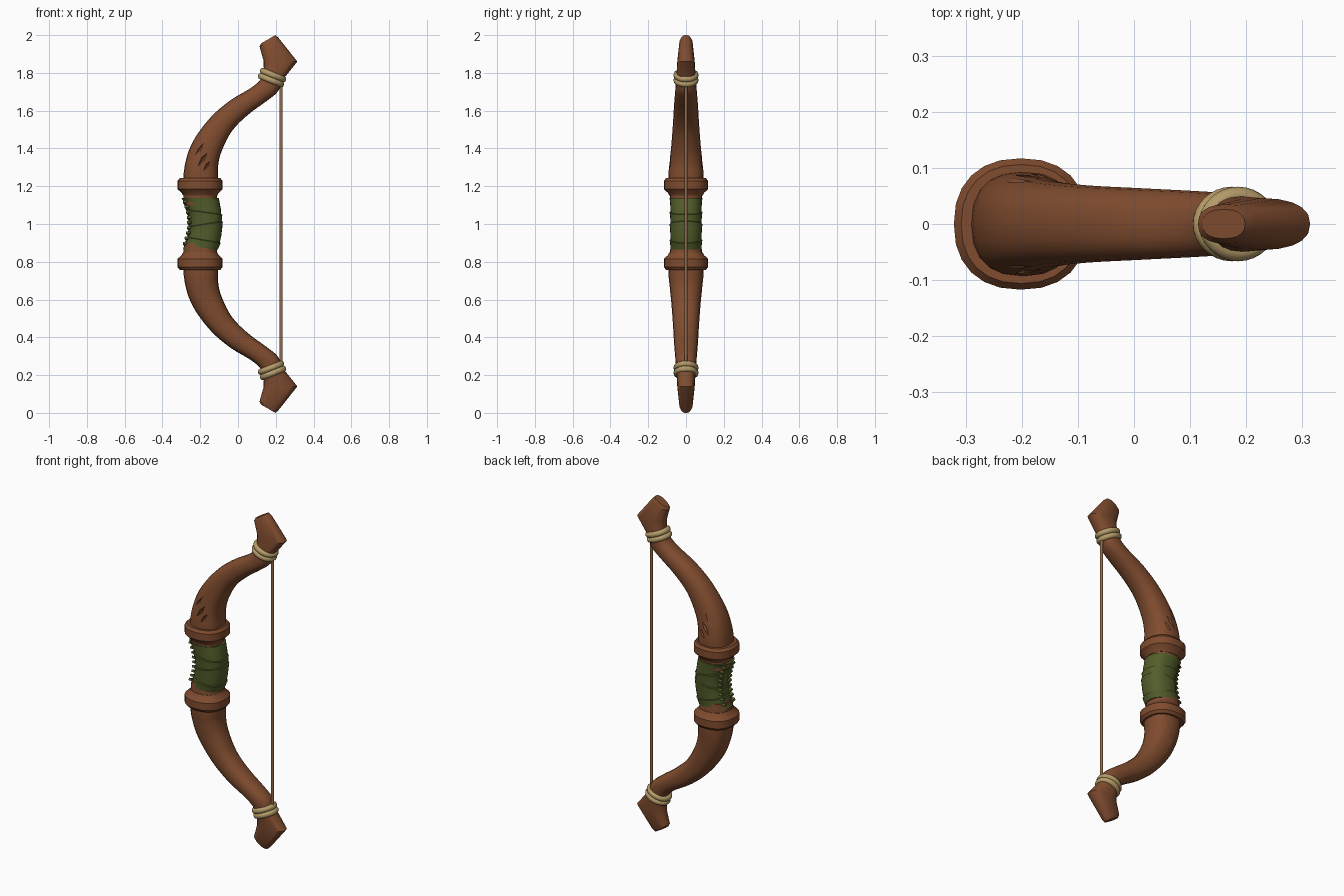
import bpy, bmesh, math
from mathutils import Vector, Matrix

if "Cube" in bpy.data.objects:
    bpy.data.objects.remove(bpy.data.objects["Cube"])


def material(name, rgb):
    m = bpy.data.materials.new(name)
    m.diffuse_color = (*rgb, 1)
    m.use_nodes = True
    m.node_tree.nodes["Principled BSDF"].inputs["Base Color"].default_value = m.diffuse_color
    return m


WOOD = material("brown wood", (0.215, 0.072, 0.028))
GREEN = material("green cloth", (0.085, 0.112, 0.024))
ROPE = material("tan rope", (0.46, 0.33, 0.14))
CORD = material("bowstring brown", (0.30, 0.14, 0.06))


def shade(mesh, angle):
    mesh.shade_smooth()
    mesh.set_sharp_from_angle(angle=math.radians(angle))


def finish(name, bm, mat, angle=30, flip=False):
    """Turn a bmesh into an object; flip mirrors it to the lower half."""
    if flip:
        for v in bm.verts:
            v.co.z = 2 - v.co.z
    bmesh.ops.recalc_face_normals(bm, faces=bm.faces)
    mesh = bpy.data.meshes.new(name)
    bm.to_mesh(mesh)
    bm.free()
    mesh.materials.append(mat)
    shade(mesh, angle)
    ob = bpy.data.objects.new(name, mesh)
    bpy.context.collection.objects.link(ob)
    return ob


def oval(c, ax, w, n, p):
    """Rounded-box ring around c: half axis ax in the xz plane, half width w in y."""
    pts = []
    for i in range(n):
        a = 2 * math.pi * i / n
        ca, sa = math.cos(a), math.sin(a)
        u = math.copysign(abs(ca) ** (2 / p), ca)
        v = math.copysign(abs(sa) ** (2 / p), sa)
        pts.append(c + ax * u + Vector((0, w * v, 0)))
    return pts


def loft(stations, n=20, p=2.4):
    """Stations are (left x, left z, right x, right z, half width)."""
    bm = bmesh.new()
    rings = []
    for lx, lz, rx, rz, w in stations:
        l, r = Vector((lx, 0, lz)), Vector((rx, 0, rz))
        rings.append([bm.verts.new(q) for q in oval((l + r) / 2, (r - l) / 2, w, n, p)])
    for a, b in zip(rings, rings[1:]):
        for i in range(n):
            j = (i + 1) % n
            bm.faces.new((a[i], a[j], b[j], b[i]))
    bm.faces.new(rings[0][::-1])
    bm.faces.new(rings[-1])
    return bm


def smooth_path(st, steps=4):
    """Catmull-Rom through the stations."""
    out = []
    for i in range(len(st) - 1):
        p0, p1, p2, p3 = st[max(i - 1, 0)], st[i], st[i + 1], st[min(i + 2, len(st) - 1)]
        for k in range(steps):
            t = k / steps
            out.append(tuple(0.5 * (2 * b + (c - a) * t + (2 * a - 5 * b + 4 * c - d) * t * t
                                    + (3 * b - a - 3 * c + d) * t ** 3)
                             for a, b, c, d in zip(p0, p1, p2, p3)))
    return out + [st[-1]]


def torus(bm, c, ax, w, nrm, r, n=32, m=10):
    """Oval coil of tube radius r."""
    ring = oval(c, ax, w, n, 2)
    rows = []
    for q in ring:
        out = (q - c).normalized()
        rows.append([bm.verts.new(q + out * r * math.cos(t) + nrm * r * math.sin(t))
                     for t in (2 * math.pi * k / m for k in range(m))])
    for i in range(n):
        a, b = rows[i], rows[(i + 1) % n]
        for k in range(m):
            bm.faces.new((a[k], a[(k + 1) % m], b[(k + 1) % m], b[k]))


LIMB = [(-0.285, 1.10, -0.115, 1.10, 0.08), (-0.29, 1.24, -0.105, 1.24, 0.093),
        (-0.27, 1.36, -0.105, 1.31, 0.086), (-0.225, 1.46, -0.085, 1.39, 0.077),
        (-0.14, 1.57, -0.03, 1.495, 0.069), (-0.04, 1.655, 0.055, 1.58, 0.064),
        (0.06, 1.715, 0.15, 1.65, 0.059), (0.115, 1.76, 0.21, 1.70, 0.055),
        (0.137, 1.81, 0.238, 1.765, 0.05)]
TIP = [(0.135, 1.865, 0.314, 1.86, 0.046), (0.114, 1.94, 0.215, 1.985, 0.035),
       (0.122, 1.956, 0.198, 2.0, 0.026)]
GROOVES = [(-0.205, 1.395, 0.065), (-0.185, 1.345, 0.06), (-0.16, 1.315, 0.05)]

for side, flip in (("upper", False), ("lower", True)):
    # curved limb with flared tip
    limb = finish(side + "_limb", loft(smooth_path(LIMB) + TIP), WOOD, 30, flip)

    # slanted carved grooves on front and back of the limb
    bm = bmesh.new()
    for x, z, half in GROOVES:
        for sy in (-1, 1):
            y = sy * (0.086 - (z - 1.33) * 0.09)
            mat = (Matrix.Translation((x, y, z)) @ Matrix.Rotation(-math.radians(55), 4, 'Y')
                   @ Matrix.Diagonal((half, 0.013, 0.01, 1)))
            bmesh.ops.create_uvsphere(bm, u_segments=4, v_segments=2, radius=1, matrix=mat)
    cutter = finish("groove_cutter", bm, WOOD, 30, flip)
    cutter.hide_render = True
    mod = limb.modifiers.new("grooves", 'BOOLEAN')
    mod.operation, mod.solver, mod.object = 'DIFFERENCE', 'EXACT', cutter
    bpy.context.view_layer.update()
    dg = bpy.context.evaluated_depsgraph_get()
    carved = bpy.data.meshes.new_from_object(limb.evaluated_get(dg))
    limb.modifiers.clear()
    limb.data = carved
    shade(carved, 30)
    bpy.data.objects.remove(cutter)

    # chamfered collar between limb and grip
    collar = [(-0.29, 1.15, -0.11, 1.15, 0.088), (-0.298, 1.165, -0.102, 1.165, 0.096),
              (-0.321, 1.185, -0.082, 1.185, 0.117), (-0.321, 1.228, -0.082, 1.228, 0.117),
              (-0.308, 1.243, -0.094, 1.243, 0.106)]
    finish(side + "_collar", loft(collar, 24, 2.3), WOOD, 25, flip)

    # two rope coils around the limb end
    bm = bmesh.new()
    d, nrm = Vector((0.93, 0, -0.37)).normalized(), Vector((0.37, 0, 0.93)).normalized()
    for k in (-1, 1):
        torus(bm, Vector((0.18, 0, 1.775)) + nrm * 0.0145 * k, d * 0.058, 0.050, nrm, 0.0165)
    finish(side + "_rope_binding", bm, ROPE, 60, flip)

# cloth grip: overlapping slanted bands, slightly waisted on the outer side
grip = []
bounds = [(0.865, 0.865), (0.93, 0.90), (0.985, 1.015), (1.075, 1.05), (1.14, 1.14)]
for (l0, r0), (l1, r1) in zip(bounds, bounds[1:]):
    for t, g in ((0.02, 0.0), (0.33, 0.002), (0.67, 0.003), (0.98, 0.006)):
        lz, rz = l0 + (l1 - l0) * t, r0 + (r1 - r0) * t
        kl, kr = ((lz - 1) / 0.14) ** 2, ((rz - 1) / 0.14) ** 2
        grip.append((-0.258 - 0.037 * kl - g, lz, -0.086 - 0.022 * kr + g, rz, 0.081 + g))
finish("cloth_grip", loft(grip, 28, 2.3), GREEN, 30)

# laced seam along the outer side of the grip
bm = bmesh.new()
for i in range(9):
    z = 0.89 + 0.0275 * i
    x = -0.258 - 0.037 * ((z - 1) / 0.14) ** 2
    for sy in (-1, 1):
        mat = (Matrix.Translation((x + 0.006, sy * 0.028, z))
               @ Matrix.Rotation(sy * math.radians(25), 4, 'X')
               @ Matrix.Rotation(sy * math.radians(15), 4, 'Z')
               @ Matrix.Diagonal((0.022, 0.05, 0.013, 1)))
        bmesh.ops.create_cube(bm, size=1, matrix=mat)
finish("grip_stitches", bm, GREEN, 30)

# bowstring
bm = bmesh.new()
bmesh.ops.create_cone(bm, cap_ends=True, segments=10, radius1=0.009, radius2=0.009, depth=1.5,
                      matrix=Matrix.Translation((0.228, 0, 1)))
finish("bowstring", bm, CORD, 40)
